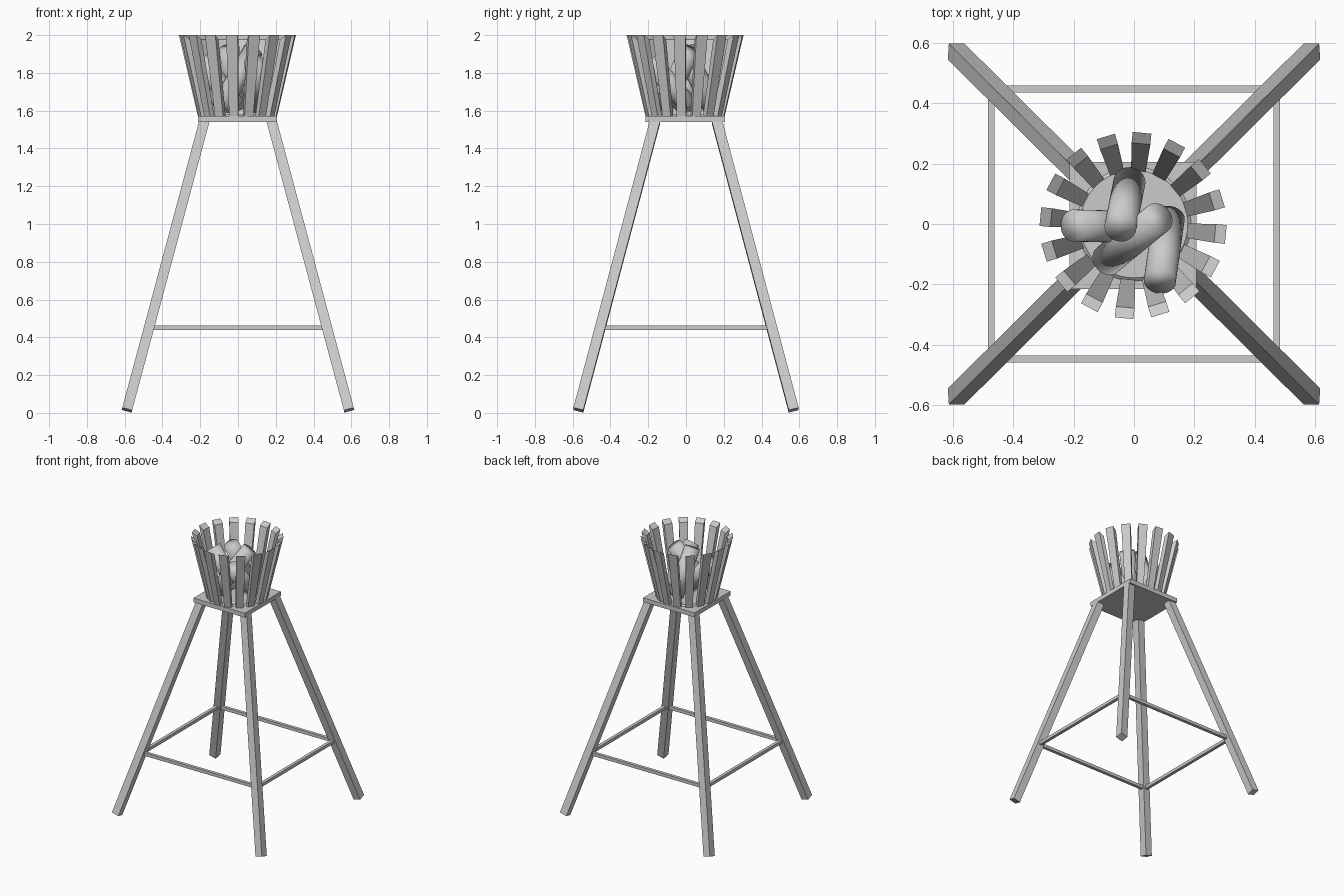
import bpy, math
from mathutils import Vector

if "Cube" in bpy.data.objects:
    bpy.data.objects.remove(bpy.data.objects["Cube"])


def mesh(name, verts, faces):
    m = bpy.data.meshes.new(name)
    m.from_pydata([tuple(v) for v in verts], [], faces)
    m.update()
    o = bpy.data.objects.new(name, m)
    bpy.context.collection.objects.link(o)
    return o


def prism(name, lower, upper):
    """Solid between two matching counter-clockwise loops."""
    n = len(lower)
    faces = [tuple(reversed(range(n))), tuple(range(n, 2 * n))]
    faces += [(i, (i + 1) % n, n + (i + 1) % n, n + i) for i in range(n)]
    return mesh(name, list(lower) + list(upper), faces)


def box(name, c, s):
    x, y, z = c
    a, b, h = s[0] / 2, s[1] / 2, s[2] / 2
    sq = [(-a, -b), (a, -b), (a, b), (-a, b)]
    return prism(name, [(x + i, y + j, z - h) for i, j in sq],
                 [(x + i, y + j, z + h) for i, j in sq])


def beam(name, p, q, w):
    """Square bar from p up to q with ends cut square to its length."""
    p, q = Vector(p), Vector(q)
    d = (q - p).normalized()
    u = Vector((0, 1, 0)).cross(d).normalized()
    v = d.cross(u)
    sq = [(u * i + v * j) * w / 2 for i, j in ((-1, -1), (1, -1), (1, 1), (-1, 1))]
    return prism(name, [p + s for s in sq], [q + s for s in sq])


def log(name, low, high, r):
    low, high = Vector(low), Vector(high)
    d = high - low
    bpy.ops.mesh.primitive_cylinder_add(vertices=32, radius=r, depth=d.length,
                                        location=(low + high) / 2)
    o = bpy.context.object
    o.name = name
    o.rotation_euler = d.to_track_quat('Z', 'Y').to_euler()
    bpy.ops.object.shade_smooth()


# Splayed legs
for sx, nx in ((-1, "left"), (1, "right")):
    for sy, ny in ((-1, "front"), (1, "back")):
        beam(f"{ny}_{nx}_leg", (sx * .588, sy * .57, .015),
             (sx * .178, sy * .163, 1.545), .054)

# Stretchers between the legs
for s, ny, nx in ((-1, "front", "left"), (1, "back", "right")):
    box(f"{ny}_stretcher", (0, s * .447, .45), (.93, .023, .023))
    box(f"{nx}_stretcher", (s * .472, 0, .45), (.023, .89, .023))

# Top plate and round basket base
box("top_plate", (-.003, -.005, 1.555), (.42, .42, .032))
ring = [(math.cos(i * math.pi / 24), math.sin(i * math.pi / 24)) for i in range(48)]
prism("basket_base", [(.19 * c, .19 * s, 1.57) for c, s in ring],
      [(.178 * c, .178 * s, 1.58) for c, s in ring])

# Flared basket slats, tops sloping inwards
for k in range(16):
    t = math.radians(-5.5 + 22.5 * k)
    radial = Vector((math.cos(t), math.sin(t), 0))
    side = Vector((-math.sin(t), math.cos(t), 0))
    c = Vector((-.003, -.005, 0))

    def loop(inner, outer, zi, zo, w):
        pts = ((inner, -w, zi), (outer, -w, zo), (outer, w, zo), (inner, w, zi))
        return [c + radial * r + side * j / 2 + Vector((0, 0, z)) for r, j, z in pts]

    prism(f"basket_slat_{k + 1}", loop(.178, .208, 1.57, 1.57, .048),
          loop(.272, .308, 1.977, 2.0, .062))

# Leaning firewood
log("log_left", (-.01, -.01, 1.62), (-.2, -.005, 1.87), .053)
log("log_back", (-.015, .14, 1.62), (-.045, -.01, 1.93), .053)
log("log_middle", (-.09, -.12, 1.62), (.08, .02, 1.92), .053)
log("log_right", (.115, .02, 1.62), (.085, -.19, 1.86), .053)
